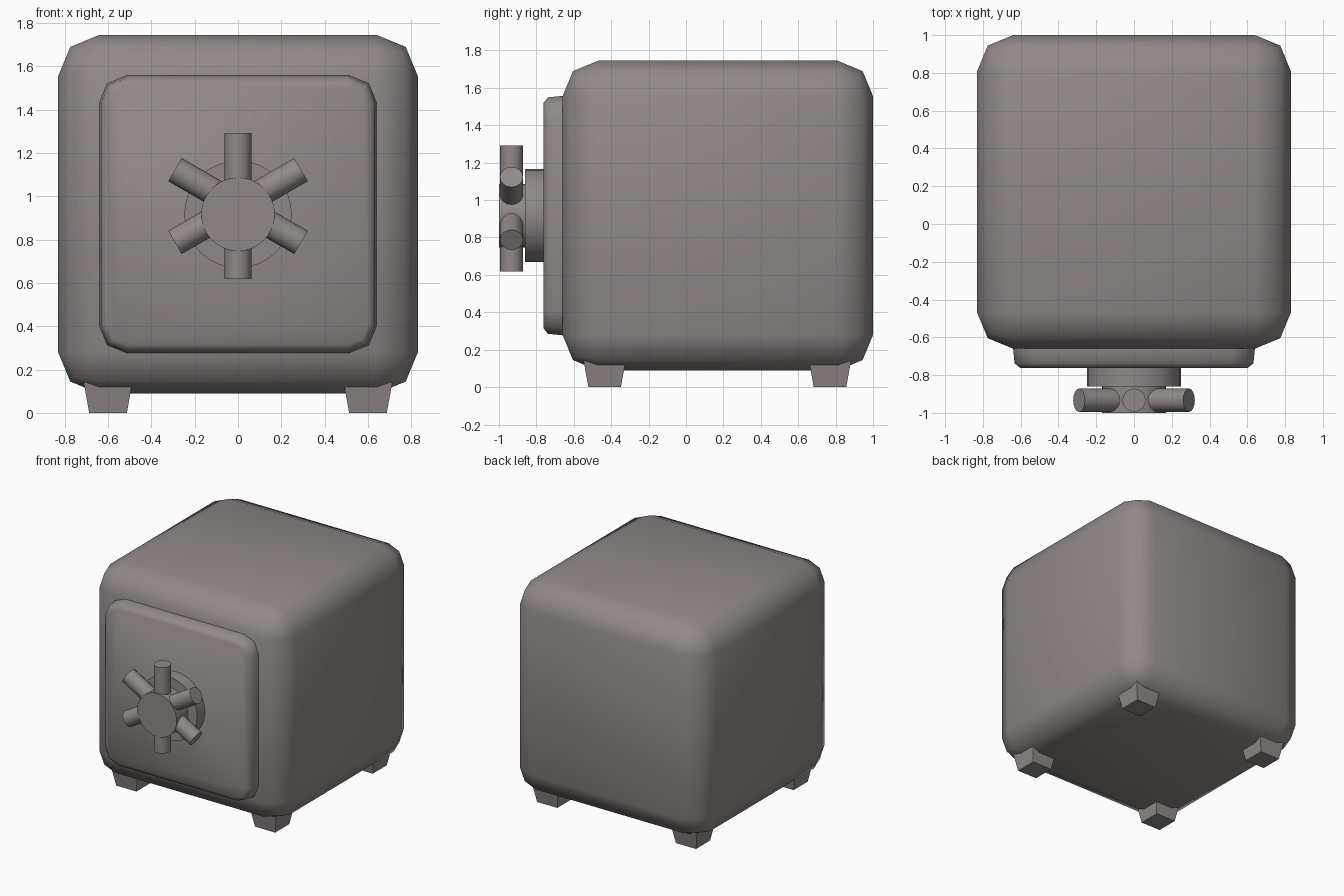
import bpy, bmesh, math
from mathutils import Matrix, Vector

if "Cube" in bpy.data.objects:
    bpy.data.objects.remove(bpy.data.objects["Cube"])

steel = bpy.data.materials.new("warm grey steel")
steel.diffuse_color = (0.28, 0.255, 0.247, 1)
steel.use_nodes = True
steel.node_tree.nodes["Principled BSDF"].inputs["Base Color"].default_value = steel.diffuse_color


def finish(name, bm, angle=None):
    bmesh.ops.recalc_face_normals(bm, faces=bm.faces)
    me = bpy.data.meshes.new(name)
    bm.to_mesh(me)
    bm.free()
    ob = bpy.data.objects.new(name, me)
    bpy.context.collection.objects.link(ob)
    me.materials.append(steel)
    if angle:
        bpy.ops.object.select_all(action='DESELECT')
        ob.select_set(True)
        bpy.context.view_layer.objects.active = ob
        bpy.ops.object.shade_smooth_by_angle(angle=math.radians(angle))
    return ob


def rod(name, start, end, radius, sides):
    a, b = Vector(start), Vector(end)
    d = b - a
    mat = Matrix.Translation((a + b) / 2) @ d.to_track_quat('Z', 'Y').to_matrix().to_4x4()
    bm = bmesh.new()
    bmesh.ops.create_cone(bm, cap_ends=True, segments=sides, radius1=radius,
                          radius2=radius, depth=d.length, matrix=mat)
    return finish(name, bm, 40)


# Body: cube with chunky two-step rounded edges
bm = bmesh.new()
bmesh.ops.create_cube(bm, size=1, matrix=Matrix.Translation((0, 0.17, 0.917))
                      @ Matrix.Diagonal((1.66, 1.66, 1.656, 1)))
bmesh.ops.bevel(bm, geom=bm.edges[:], offset=0.19, segments=2, profile=0.5,
                affect='EDGES')
finish("safe_body", bm, 80)

# Door: rounded square outline lofted forward with a chamfered rim
bm = bmesh.new()
loops = []
for y, half, r in [(-0.62, 0.64, 0.125), (-0.66, 0.64, 0.125),
                   (-0.738, 0.632, 0.12), (-0.762, 0.602, 0.095)]:
    loop = []
    for corner in range(4):
        c = math.radians(45 + 90 * corner)
        cx = math.copysign(half - r, math.cos(c))
        cz = math.copysign(half - r, math.sin(c))
        for step in (-45, 0, 45):
            t = c + math.radians(step)
            loop.append(bm.verts.new((cx + r * math.cos(t), y, 0.917 + cz + r * math.sin(t))))
    loops.append(loop)
for a, b in zip(loops, loops[1:]):
    for i in range(len(a)):
        j = (i + 1) % len(a)
        bm.faces.new((a[i], a[j], b[j], b[i]))
bm.faces.new(loops[0])
bm.faces.new(loops[-1])
finish("door", bm, 80)

# Dial plate and handle hub
rod("dial_plate", (0, -0.74, 0.917), (0, -0.86, 0.917), 0.248, 32)
rod("handle_hub", (0, -0.84, 0.917), (0, -1.0, 0.917), 0.17, 32)

# Six handle spokes
for i in range(6):
    t = math.radians(30 + 60 * i)
    rod(f"handle_spoke_{i + 1}", (0, -0.933, 0.955),
        (0.336 * math.cos(t), -0.933, 0.955 + 0.336 * math.sin(t)), 0.062, 16)

# Four tapered feet
for side, x in (("left", -0.6), ("right", 0.6)):
    for end, y in (("front", -0.435), ("back", 0.77)):
        bm = bmesh.new()
        bmesh.ops.create_cube(bm, size=1)
        for v in bm.verts:
            top = v.co.z > 0
            h = 0.114 if top else 0.087
            v.co = (x + math.copysign(h, v.co.x), y + math.copysign(h, v.co.y),
                    0.15 if top else 0)
        finish(f"{end}_{side}_foot", bm)
